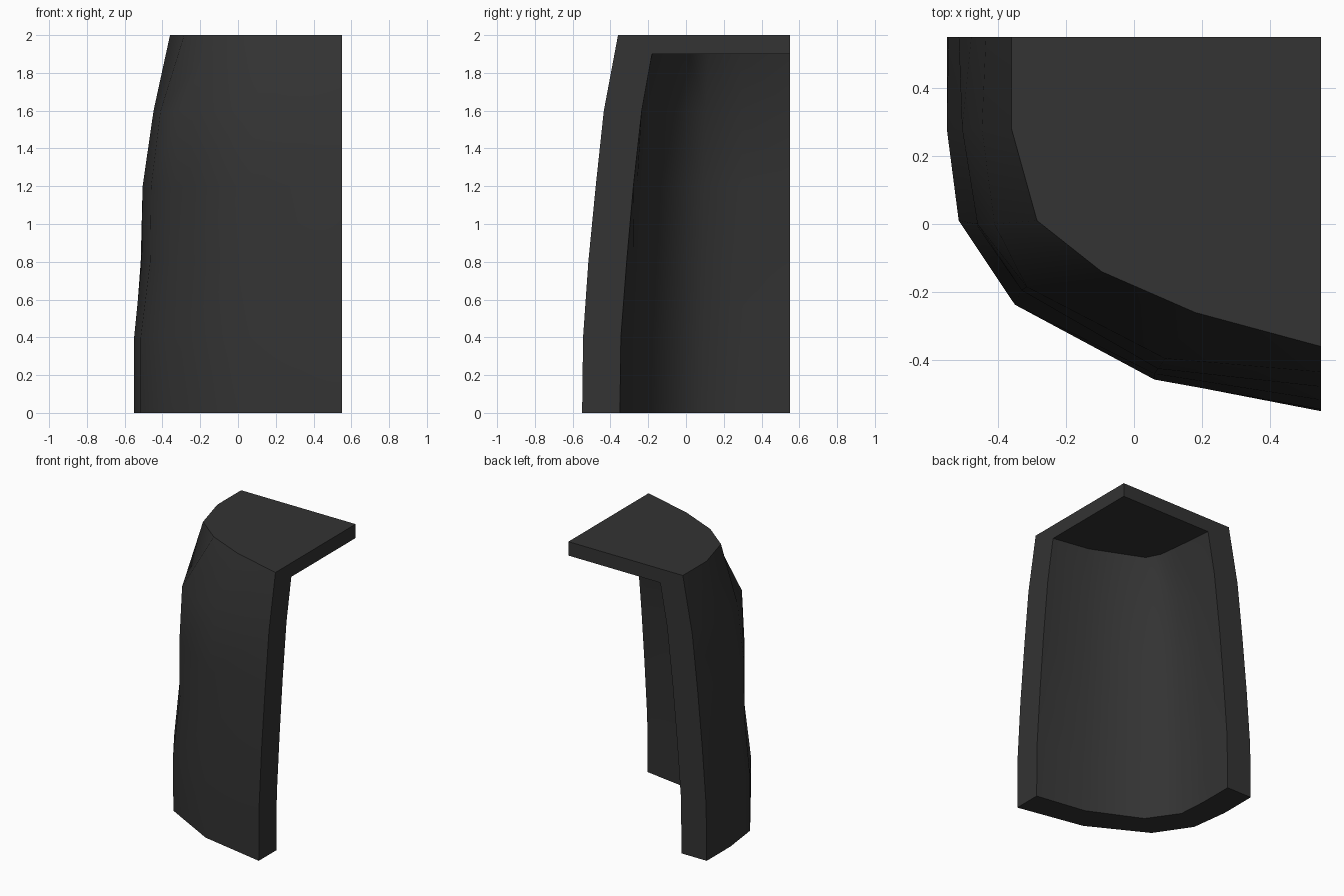
import bpy, bmesh

if "Cube" in bpy.data.objects:
    bpy.data.objects.remove(bpy.data.objects["Cube"])

# outer outline (x, y) per level, from the back-left end to the front-right end
OUTER = {
    0.0: [(-.55, .55), (-.55, .28), (-.515, .01), (-.35, -.235), (.06, -.455), (.55, -.55)],
    0.4: [(-.545, .55), (-.55, .28), (-.515, .01), (-.35, -.237), (.06, -.457), (.55, -.545)],
    0.8: [(-.515, .55), (-.51, .28), (-.465, 0), (-.33, -.19), (.06, -.44), (.55, -.517)],
    1.2: [(-.478, .55), (-.505, .28), (-.46, 0), (-.33, -.195), (.07, -.425), (.55, -.478)],
    1.6: [(-.435, .55), (-.447, .28), (-.41, 0), (-.315, -.185), (.09, -.395), (.55, -.435)],
    2.0: [(-.36, .55), (-.36, .28), (-.285, .01), (-.095, -.14), (.18, -.26), (.55, -.36)],
}
# inner outline at the foot and under the cap, blended by the lean of the wall
INNER_FOOT = [(-.35, .55), (-.35, .30), (-.335, .09), (-.19, -.118), (.18, -.293), (.55, -.35)]
INNER_TOP = [(-.18, .55), (-.155, .29), (-.135, .12), (-.085, .02), (.28, -.135), (.55, -.18)]
# level, lean at the two ends, lean of the bulging middle
LEAN = [(0, 0, 0), (.4, .03, .02), (.8, .21, .12), (1.2, .42, .22), (1.6, .68, .45), (1.9, 1, 1)]

grey = bpy.data.materials.new("dark_grey")
grey.diffuse_color = (.033, .033, .033, 1)
grey.use_nodes = True
grey.node_tree.nodes["Principled BSDF"].inputs["Base Color"].default_value = grey.diffuse_color


def inner_ring(z, t_end, t_mid):
    """Inner outline at one level."""
    ring = []
    for i, (a, b) in enumerate(zip(INNER_FOOT, INNER_TOP)):
        t = t_end if i in (0, 5) else t_mid
        ring.append(bm.verts.new((a[0] + (b[0] - a[0]) * t, a[1] + (b[1] - a[1]) * t, z)))
    return ring


bm = bmesh.new()
outer = [[bm.verts.new((x, y, z)) for x, y in pts] for z, pts in OUTER.items()]
inner = [inner_ring(*level) for level in LEAN]


def skin(rings):
    """Quads between neighbouring rings."""
    for lo, hi in zip(rings, rings[1:]):
        for i in range(len(lo) - 1):
            bm.faces.new((lo[i], lo[i + 1], hi[i + 1], hi[i]))


# curved wall: outside, inside, underside and both end faces
skin(outer)
skin(inner)
skin([outer[0], inner[0]])
for k in (0, -1):
    skin([[r[k] for r in outer], [r[k] for r in inner]])

# cap slab: top, ceiling and two straight edges
top = bm.verts.new((.55, .55, 2.0))
under = bm.verts.new((.55, .55, 1.9))
bm.faces.new(outer[-1] + [top])
bm.faces.new(inner[-1] + [under])
for k in (0, -1):
    bm.faces.new((outer[-1][k], top, under, inner[-1][k]))

bmesh.ops.recalc_face_normals(bm, faces=bm.faces)
mesh = bpy.data.meshes.new("corner_shell")
bm.to_mesh(mesh)
bm.free()
mesh.materials.append(grey)
shell = bpy.data.objects.new("corner_shell", mesh)
bpy.context.collection.objects.link(shell)
bpy.context.view_layer.objects.active = shell
shell.select_set(True)
bpy.ops.object.shade_smooth_by_angle(angle=.8)
